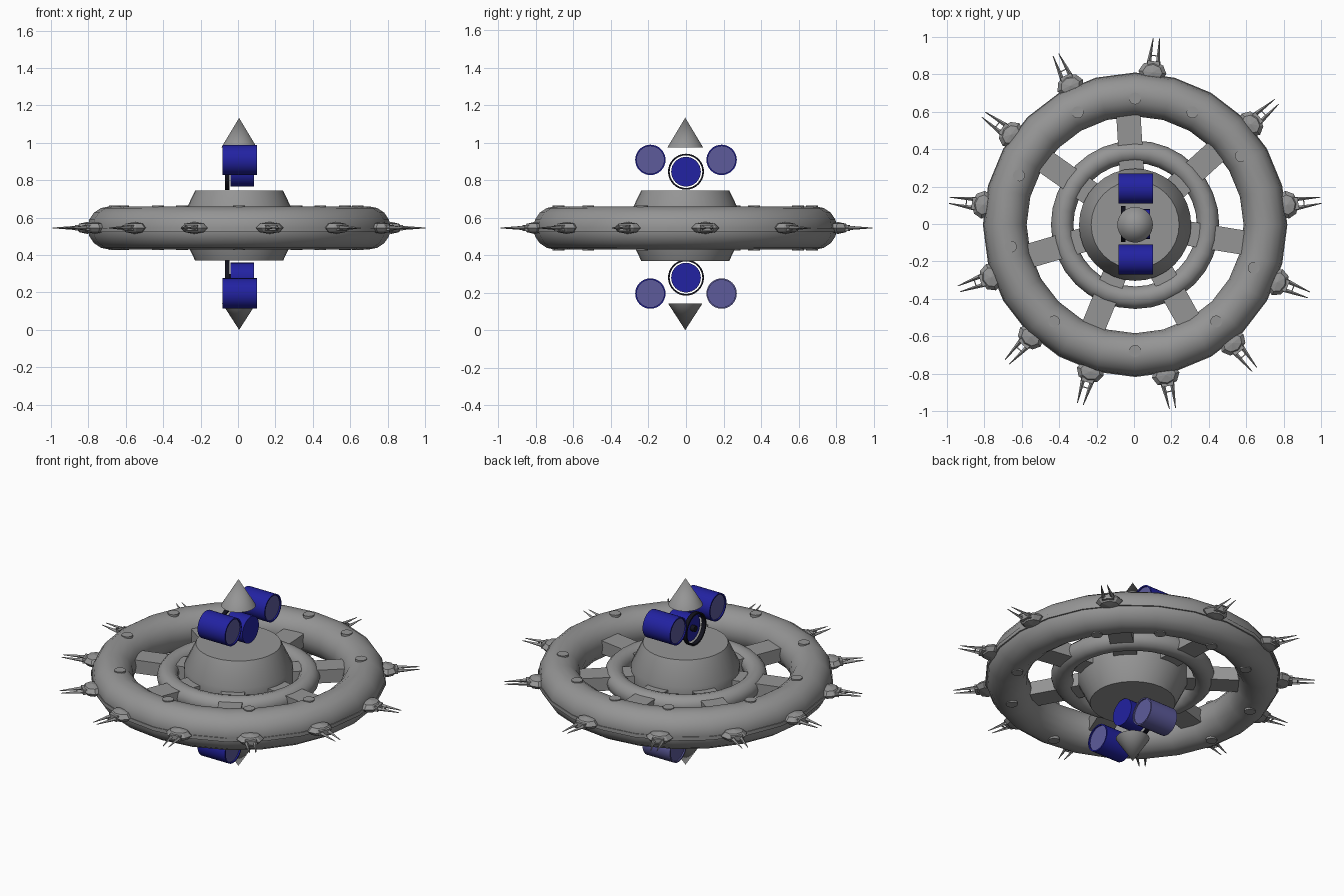
import bpy, bmesh, math
from mathutils import Matrix, Vector

cube = bpy.data.objects.get("Cube")
if cube:
    bpy.data.objects.remove(cube, do_unlink=True)

MID = 0.545
CX, CY = 0.006, -0.004


def material(name, rgb):
    m = bpy.data.materials.new(name)
    m.use_nodes = True
    m.diffuse_color = (*rgb, 1)
    m.node_tree.nodes["Principled BSDF"].inputs["Base Color"].default_value = (*rgb, 1)
    return m


grey = material("hull grey", (0.30, 0.30, 0.30))
blue = material("deep blue", (0.016, 0.016, 0.36))
pale = material("pale violet", (0.11, 0.105, 0.33))
black = material("black", (0.006, 0.006, 0.012))


def finish(name, bm, mats, smooth=True):
    bmesh.ops.recalc_face_normals(bm, faces=bm.faces)
    mesh = bpy.data.meshes.new(name)
    bm.to_mesh(mesh)
    bm.free()
    for m in mats:
        mesh.materials.append(m)
    ob = bpy.data.objects.new(name, mesh)
    bpy.context.collection.objects.link(ob)
    if smooth:
        bpy.ops.object.select_all(action='DESELECT')
        ob.select_set(True)
        bpy.context.view_layer.objects.active = ob
        bpy.ops.object.shade_smooth_by_angle(angle=math.radians(35))
    return ob


def lathe(name, profile, mats, loc=(CX, CY, 0), segs=32, closed=False, along_x=False, paint=None):
    """Spin (radius, height) points about z, or about x when along_x is set."""
    bm = bmesh.new()
    verts = [bm.verts.new((r, 0, h)) for r, h in profile]
    edges = [bm.edges.new(p) for p in zip(verts, verts[1:])]
    if closed:
        edges.append(bm.edges.new((verts[-1], verts[0])))
    bmesh.ops.spin(bm, geom=verts + edges, cent=(0, 0, 0), axis=(0, 0, 1),
                   angle=math.tau, steps=segs, use_duplicate=False)
    bmesh.ops.remove_doubles(bm, verts=bm.verts, dist=1e-5)
    if paint:
        for f in bm.faces:
            f.material_index = paint(f)
    turn = Matrix.Rotation(math.pi / 2, 4, 'Y') if along_x else Matrix()
    bm.transform(Matrix.Translation(loc) @ turn)
    return finish(name, bm, mats)


def ring(name, major, minor, segs, sides):
    profile = [(major + minor * math.cos(math.tau * i / sides),
                MID + minor * math.sin(math.tau * i / sides)) for i in range(sides)]
    lathe(name, profile, [grey], segs=segs, closed=True)


def spot(angle, radius=0, z=MID):
    """Frame whose x axis points outward at the given angle."""
    return (Matrix.Translation((CX, CY, z)) @ Matrix.Rotation(math.radians(angle), 4, 'Z')
            @ Matrix.Translation((radius, 0, 0)))


def box(bm, frame, size):
    bmesh.ops.create_cube(bm, size=1, matrix=frame @ Matrix.Diagonal((*size, 1)))


# Rings, belt and central hub
ring("outer_ring", 0.695, 0.115, 24, 16)
ring("inner_ring", 0.39, 0.06, 32, 12)
lathe("outer_belt", [(0.79, 0.523), (0.814, 0.523), (0.814, 0.545), (0.79, 0.545)],
      [grey], segs=24, closed=True)
lathe("hub", [(0, 0.37), (0.235, 0.37), (0.3, 0.505), (0.3, 0.61), (0.235, 0.745), (0, 0.745)], [grey])

# Spokes
bm = bmesh.new()
for i in range(7):
    box(bm, spot(93.5 + i * 360 / 7, 0.44), (0.36, 0.13, 0.08))
finish("spokes", bm, [grey], smooth=False)

# Small studs showing above and below the outer ring
bm = bmesh.new()
for a in (90, 63, 33, -20, -50, -90, -130, 190, 157, 117):
    bmesh.ops.create_cone(bm, cap_ends=True, segments=12, radius1=0.032, radius2=0.032,
                          depth=0.238, matrix=spot(a, 0.675))
finish("ring_studs", bm, [grey])

# Docking pods with paired prongs around the rim
bm = bmesh.new()
for a in (7.5, 41, 83.5, 115, 144, 172.5, 200, 227, 253, 281.5, 309.5, 338):
    bmesh.ops.create_uvsphere(bm, u_segments=8, v_segments=4, radius=1,
                              matrix=spot(a, 0.82) @ Matrix.Diagonal((0.06, 0.075, 0.032, 1)))
    box(bm, spot(a, 0.855), (0.05, 0.065, 0.03))
    for side in (-1, 1):
        tilt = Matrix.Rotation(math.pi / 2, 4, 'Y')
        lean = Matrix.Rotation(-side * 0.06, 4, 'Z')
        bmesh.ops.create_cone(bm, cap_ends=True, segments=4, radius1=0.013, radius2=0.002, depth=0.15,
                              matrix=spot(a, 0.928) @ Matrix.Translation((0, side * 0.021, 0)) @ lean @ tilt)
    box(bm, spot(a, 0.91), (0.006, 0.045, 0.006))
finish("rim_pods", bm, [grey], smooth=False)

# Pointed caps at top and bottom
lathe("top_cone", [(0, 0.975), (0.095, 0.975), (0, 1.133)], [grey])
lathe("bottom_cone", [(0, 0.0), (0.092, 0.143), (0, 0.143)], [grey])


# Blue drums with recessed pale ends
def drum(name, y, z, mats):
    half, r, rim, dip = 0.092, 0.081, 0.073, 0.084
    profile = [(0, -dip), (rim, -dip), (rim, -half), (r, -half),
               (r, half), (rim, half), (rim, dip), (0, dip)]
    lathe(name, profile, mats, loc=(0.01, y, z), along_x=True,
          paint=lambda f: int(f.calc_center_median().xy.length < 0.06))


for level, z in (("upper", 0.908), ("lower", 0.195)):
    for place, y in (("front", -0.19), ("back", 0.19)):
        all_pale = level == "lower" and place == "back"
        drum(f"{level}_{place}_drum", y, z, [pale if all_pale else blue, pale])

# Central motors, each with a thin black hoop and an axle
for level, z in (("upper", 0.845), ("lower", 0.28)):
    lathe(f"{level}_motor", [(0, -0.04), (0.079, -0.04), (0.079, 0.085), (0, 0.085)],
          [blue], loc=(0, 0, z), along_x=True)
    lathe(f"{level}_hoop", [(0.087, -0.07), (0.096, -0.07), (0.096, -0.045), (0.087, -0.045)],
          [black], loc=(0, 0, z), closed=True, along_x=True)
    lathe(f"{level}_axle", [(0, -0.065), (0.018, -0.065), (0.018, -0.035), (0, -0.035)],
          [black], loc=(0, 0, z), segs=12, along_x=True)
